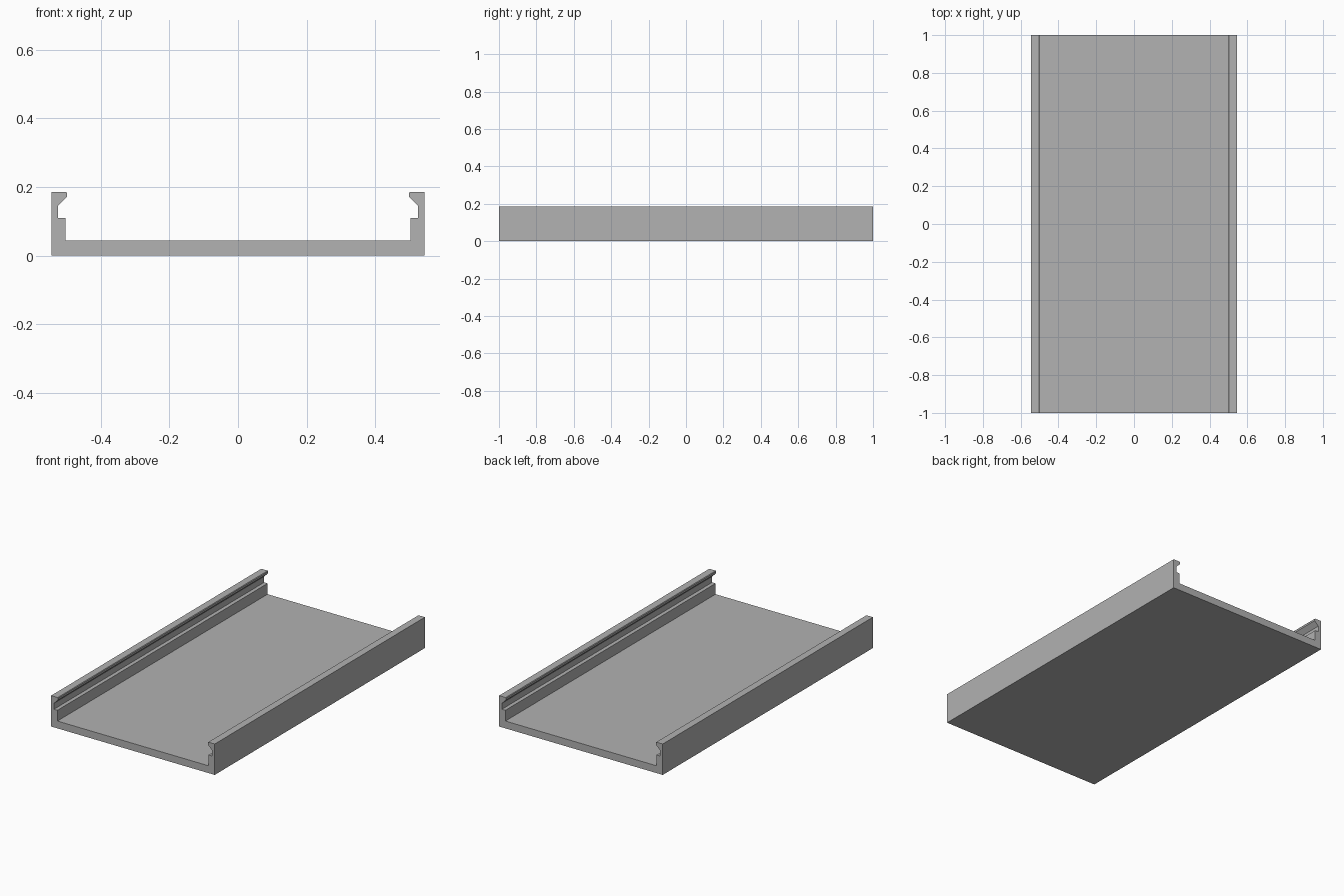
import bpy
import bmesh

cube = bpy.data.objects.get("Cube")
if cube:
    bpy.data.objects.remove(cube, do_unlink=True)

grey = bpy.data.materials.new("plain_grey")
grey.use_nodes = True
colour = (0.445, 0.445, 0.445, 1)
grey.diffuse_color = colour
grey.node_tree.nodes["Principled BSDF"].inputs["Base Color"].default_value = colour

# Right half of the cross-section: base, side wall, snap groove and hooked lip
half = [(0.545, 0), (0.545, 0.186), (0.502, 0.186), (0.499, 0.182),
        (0.499, 0.171), (0.526, 0.145), (0.526, 0.109), (0.503, 0.109),
        (0.503, 0.044)]
section = half + [(-x, z) for x, z in reversed(half)]

# Extrude the mirrored section along the full length
bm = bmesh.new()
front = bm.faces.new([bm.verts.new((x, -1, z)) for x, z in section])
result = bmesh.ops.extrude_face_region(bm, geom=[front], use_keep_orig=True)
back = [v for v in result["geom"] if isinstance(v, bmesh.types.BMVert)]
bmesh.ops.translate(bm, verts=back, vec=(0, 2, 0))
bmesh.ops.recalc_face_normals(bm, faces=bm.faces)

mesh = bpy.data.meshes.new("channel_tray")
bm.to_mesh(mesh)
bm.free()
mesh.materials.append(grey)
tray = bpy.data.objects.new("channel_tray", mesh)
bpy.context.collection.objects.link(tray)
